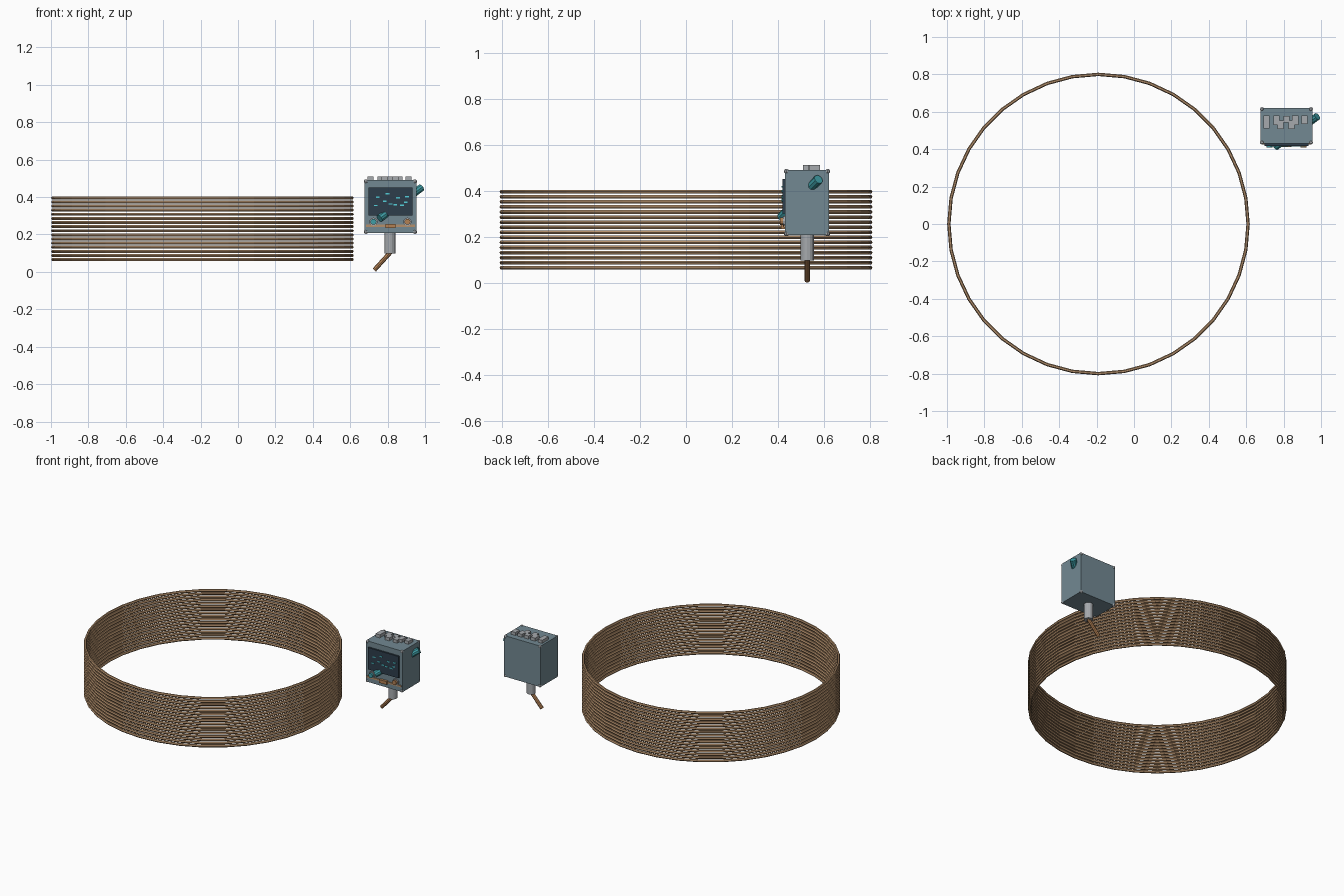
import bpy
from mathutils import Vector

if "Cube" in bpy.data.objects:
    bpy.data.objects.remove(bpy.data.objects["Cube"], do_unlink=True)


def material(name, r, g, b):
    m = bpy.data.materials.new(name)
    m.use_nodes = True
    m.diffuse_color = (r, g, b, 1)
    m.node_tree.nodes["Principled BSDF"].inputs["Base Color"].default_value = (r, g, b, 1)
    return m


BRONZE = material("bronze", 0.46, 0.28, 0.15)
SLATE = material("slate", 0.17, 0.25, 0.29)
DARK = material("dark_glass", 0.027, 0.047, 0.07)
SILVER = material("silver", 0.38, 0.40, 0.42)
TEAL = material("teal", 0.05, 0.34, 0.38)
CYAN = material("cyan", 0.09, 0.65, 0.72)
COPPER = material("copper", 0.45, 0.22, 0.09)


def finish(name, mat):
    ob = bpy.context.object
    ob.name = name
    ob.data.materials.append(mat)
    return ob


def box(name, mat, centre, size):
    bpy.ops.mesh.primitive_cube_add(size=1, location=centre)
    ob = finish(name, mat)
    ob.scale = size
    return ob


def rod(name, mat, start, end, radius, sides=12):
    a, b = Vector(start), Vector(end)
    axis = b - a
    bpy.ops.mesh.primitive_cylinder_add(vertices=sides, radius=radius, depth=axis.length,
                                        location=(a + b) / 2)
    ob = finish(name, mat)
    ob.rotation_euler = axis.to_track_quat('Z', 'Y').to_euler()
    return ob


# Stack of thin hoops
bpy.ops.mesh.primitive_torus_add(major_segments=36, minor_segments=6, major_radius=0.8,
                                 minor_radius=0.009, location=(-0.19, 0, 0.066))
hoops = finish("hoop_stack", BRONZE)
stack = hoops.modifiers.new("stack", 'ARRAY')
stack.count = 16
stack.use_relative_offset = False
stack.use_constant_offset = True
stack.constant_offset_displace = (0, 0, 0.022)

# Instrument housing with small corner studs
CX, CY, CZ = 0.815, 0.525, 0.349
W, D, H = 0.278, 0.19, 0.282
box("housing", SLATE, (CX, CY, CZ), (W, D, H))
for sx in (-1, 1):
    for sy in (-1, 1):
        for sz in (-1, 1):
            bpy.ops.mesh.primitive_uv_sphere_add(
                segments=8, ring_count=6, radius=0.011,
                location=(CX + sx * (W / 2 - 0.008), CY + sy * (D / 2 - 0.006),
                          CZ + sz * (H / 2 - 0.006)))
            finish("corner_stud", SILVER)

# Screen with glowing marks
box("screen", DARK, (CX, 0.425, 0.377), (0.235, 0.014, 0.15))
for dx, dz in ((-0.016, 0.04), (-0.068, 0.022), (0.04, 0.02), (0.088, 0.024), (-0.078, -0.022),
               (-0.03, 0.0), (0.0, -0.014), (0.026, -0.018), (0.062, -0.02), (0.082, -0.004)):
    box("screen_mark", CYAN, (CX + dx, 0.417, 0.377 + dz), (0.02, 0.005, 0.007))

# Lower front controls
for name, mat, x in (("left_dial", TEAL, 0.724), ("right_dial", COPPER, 0.906)):
    rod(name + "_collar", SILVER, (x, 0.432, 0.268), (x, 0.421, 0.268), 0.022)
    rod(name, mat, (x, 0.43, 0.268), (x, 0.408, 0.268), 0.016)
box("trim_strip", BRONZE, (CX, 0.428, 0.246), (0.26, 0.008, 0.012))
box("centre_key", COPPER, (CX, 0.422, 0.246), (0.055, 0.018, 0.022))

# Staggered keys on top
for x, y, depth in ((0.708, 0.545, 0.07), (0.762, 0.555, 0.05), (0.783, 0.53, 0.045),
                    (0.815, 0.56, 0.035), (0.842, 0.53, 0.045), (0.862, 0.555, 0.05),
                    (0.911, 0.558, 0.045)):
    box("top_key", SILVER, (x, y, 0.498), (0.033, depth, 0.026))

# Slanted probe through the housing
rod("slanted_probe", TEAL, (0.757, 0.414, 0.286), (0.98, 0.575, 0.45), 0.021, 10)

# Neck and bent handle underneath
rod("neck", SILVER, (0.813, 0.526, 0.215), (0.813, 0.526, 0.097), 0.029, 16)
rod("handle", COPPER, (0.817, 0.526, 0.107), (0.729, 0.526, 0.01), 0.012, 8)
